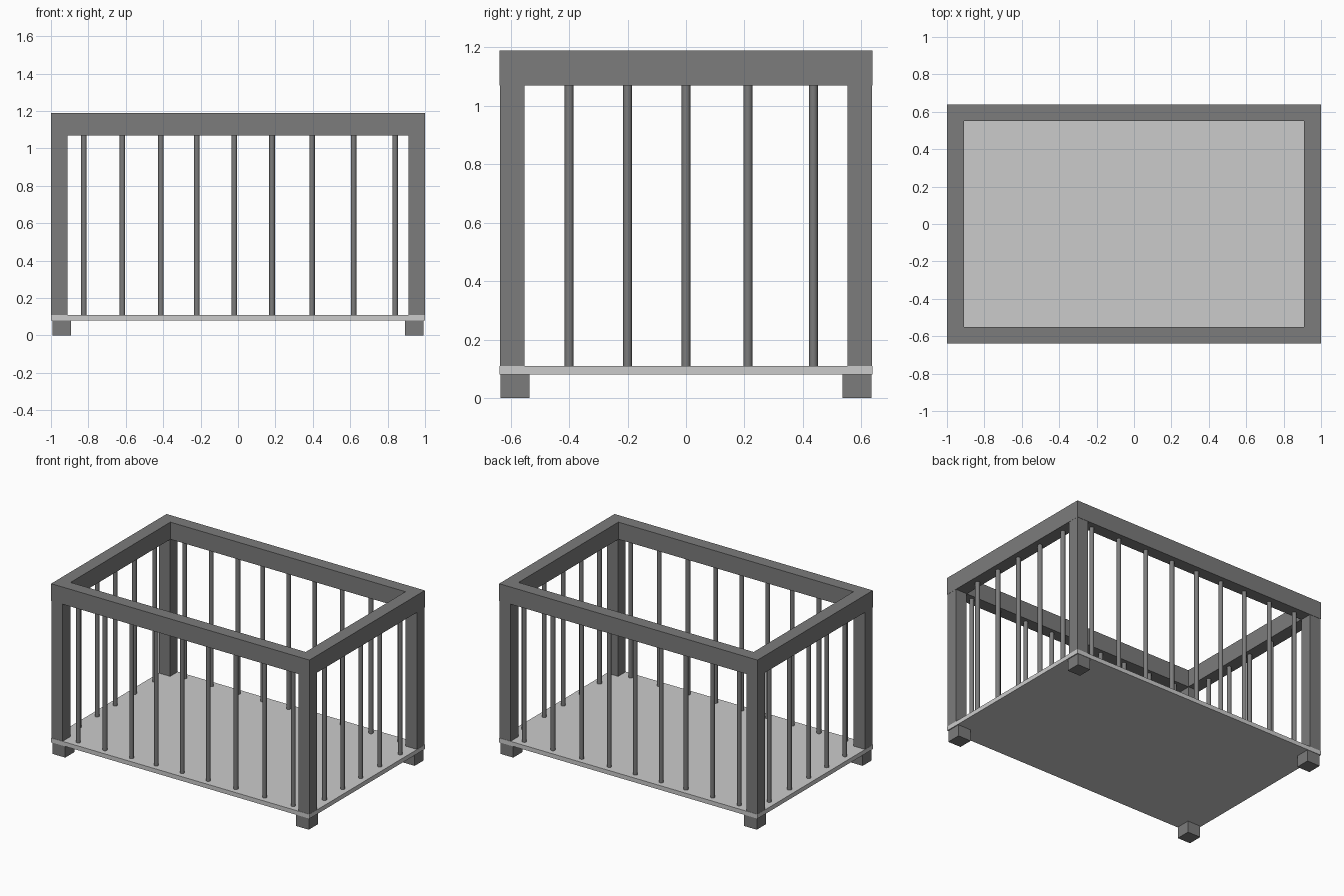
import bpy

if "Cube" in bpy.data.objects:
    bpy.data.objects.remove(bpy.data.objects["Cube"])

frame_mat = bpy.data.materials.new("dark_grey")
frame_mat.diffuse_color = (0.2, 0.2, 0.2, 1)
frame_mat.use_nodes = True
frame_mat.node_tree.nodes["Principled BSDF"].inputs["Base Color"].default_value = frame_mat.diffuse_color


def box(name, x, y, z, mat=frame_mat):
    """Box from (min, max) ranges on each axis."""
    size = [r[1] - r[0] for r in (x, y, z)]
    bpy.ops.mesh.primitive_cube_add(size=1, location=[sum(r) / 2 for r in (x, y, z)])
    ob = bpy.context.object
    ob.name = name
    ob.scale = size
    bpy.ops.object.transform_apply(location=False, rotation=False, scale=True)
    if mat:
        ob.data.materials.append(mat)
    return ob


def bar(name, x, y):
    bpy.ops.mesh.primitive_cylinder_add(vertices=16, radius=0.015, depth=0.98,
                                        location=(x, y, 0.59))
    ob = bpy.context.object
    ob.name = name
    ob.data.materials.append(frame_mat)
    bpy.ops.object.shade_smooth_by_angle()


def span(sign, inner, outer):
    return tuple(sorted((sign * inner, sign * outer)))


W, D = 1.0, 0.638          # half width and half depth
RAIL = (1.07, 1.19)        # top rail heights

# Floor panel
box("floor_panel", (-W, W), (-D, D), (0.08, 0.11), None)

# Corner posts and feet
for sx in (-1, 1):
    for sy in (-1, 1):
        box("corner_post", span(sx, 0.912, 0.999), span(sy, 0.552, 0.636), (0.1, 1.07))
        box("foot", span(sx, 0.893, 0.993), span(sy, 0.535, 0.635), (0, 0.08))

# Top rails: long ones run full width, side ones fit between
for s, side in ((-1, "front"), (1, "back")):
    box(side + "_rail", (-W, W), span(s, 0.552, D), RAIL)
for s, side in ((-1, "left"), (1, "right")):
    box(side + "_rail", span(s, 0.91, W), (-0.552, 0.552), RAIL)

# Vertical bars on all four sides
for x in (-0.824, -0.618, -0.412, -0.22, -0.02, 0.182, 0.396, 0.618, 0.84):
    for y in (-0.588, 0.588):
        bar("long_side_bar", x, y)
for y in (-0.4, -0.2, 0.0, 0.212, 0.436):
    for x in (-0.95, 0.95):
        bar("short_side_bar", x, y)
